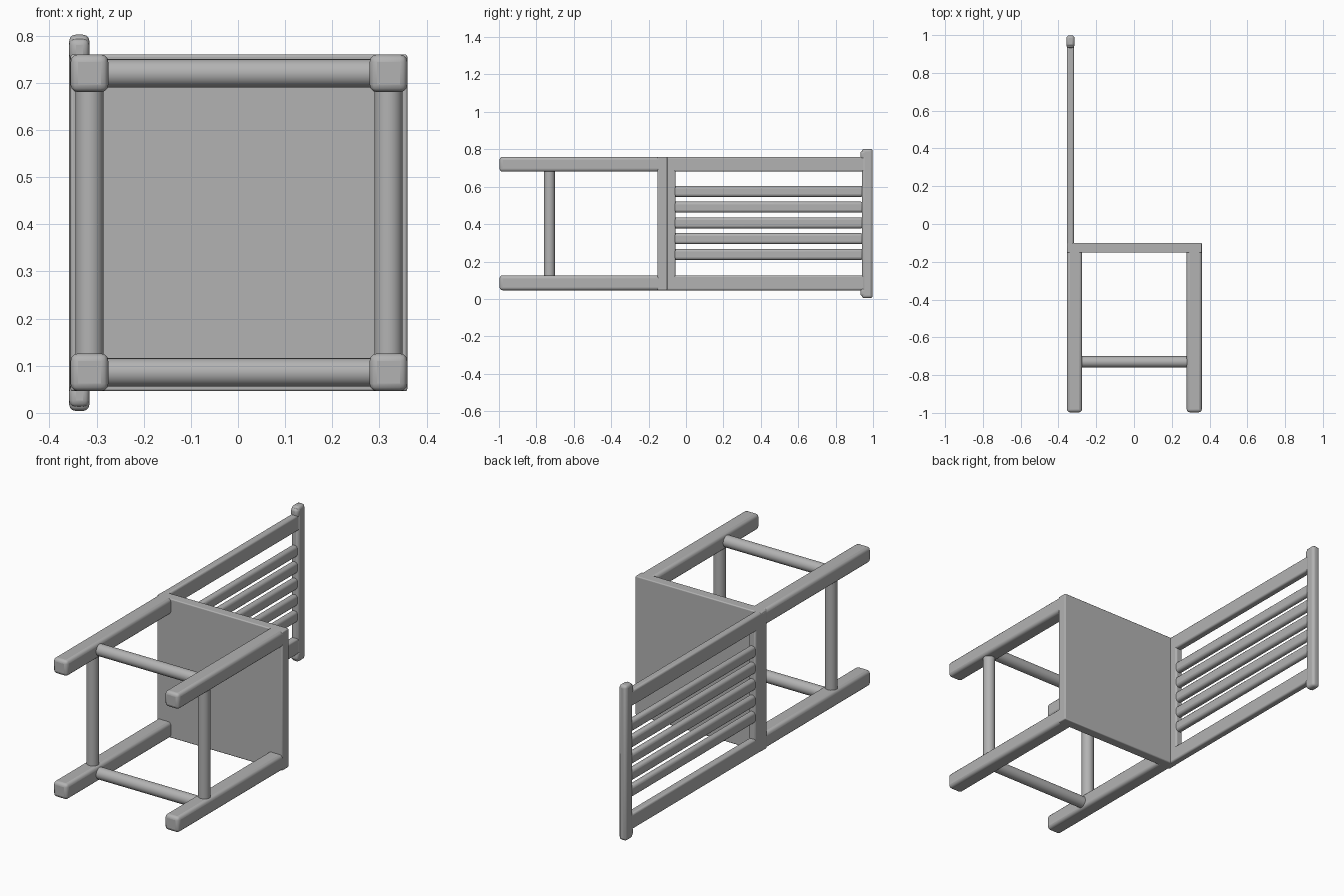
import bpy, math
from mathutils import Vector

cube = bpy.data.objects.get("Cube")
if cube:
    bpy.data.objects.remove(cube, do_unlink=True)

grey = bpy.data.materials.new("plain grey")
grey.use_nodes = True
COLOUR = (0.45, 0.45, 0.45, 1)
grey.diffuse_color = COLOUR
grey.node_tree.nodes["Principled BSDF"].inputs["Base Color"].default_value = COLOUR


def finish(name):
    ob = bpy.context.object
    ob.name = name
    ob.data.materials.append(grey)
    bpy.ops.object.shade_smooth_by_angle(angle=math.radians(35))
    return ob


def bar(name, x, y, z, round_=0.012):
    """Box spanning the given (min, max) ranges, with rounded edges."""
    spans = (x, y, z)
    bpy.ops.mesh.primitive_cube_add(size=1, location=[(a + b) / 2 for a, b in spans])
    ob = bpy.context.object
    ob.scale = [b - a for a, b in spans]
    bpy.ops.object.transform_apply(location=False, rotation=False, scale=True)
    finish(name)
    bevel = ob.modifiers.new("rounded edges", 'BEVEL')
    bevel.width = round_
    bevel.segments = 3
    return ob


def rod(name, start, end, radius):
    """Round rod between two points."""
    a, b = Vector(start), Vector(end)
    bpy.ops.mesh.primitive_cylinder_add(vertices=24, radius=radius, depth=(b - a).length,
                                        location=(a + b) / 2)
    bpy.context.object.rotation_euler = (b - a).to_track_quat('Z', 'Y').to_euler()
    return finish(name)


# The chair lies on its side: legs point to -y, the backrest to +y
SIDES = {"left": (0.046, 0.126), "right": (0.68, 0.76)}      # z ranges
ENDS = {"rear": (-0.355, -0.275), "front": (0.279, 0.359)}   # x ranges

# Seat panel
bar("seat", (-0.355, 0.359), (-0.152, -0.1), (0.046, 0.76), 0.005)

# Four legs
for end, xr in ENDS.items():
    for side, zr in SIDES.items():
        bar(f"{end}_{side}_leg", xr, (-0.997, -0.102), zr, 0.016)

# Stretchers joining the legs in a ring
Y, R = -0.73, 0.03
XS, ZS = (-0.315, 0.319), (0.086, 0.72)
for z, side in zip(ZS, SIDES):
    rod(f"{side}_stretcher", (XS[0], Y, z), (XS[1], Y, z), R)
for x, end in zip(XS, ENDS):
    rod(f"{end}_stretcher", (x, Y, ZS[0]), (x, Y, ZS[1]), R)

# Backrest frame
BACK = (-0.356, -0.318)
for side, zr in SIDES.items():
    bar(f"{side}_back_post", BACK, (-0.12, 0.96), zr, 0.009)
bar("lower_back_rail", BACK, (-0.15, -0.056), (0.05, 0.756), 0.008)
bar("top_rail", (-0.358, -0.315), (0.94, 0.998), (0.004, 0.802), 0.014)

# Small swellings where the posts meet the top rail
for side, zr in SIDES.items():
    outer = (0.012, 0.06) if side == "left" else (0.746, 0.794)
    bar(f"{side}_rail_knob", (-0.358, -0.315), (0.933, 0.995), outer, 0.014)

# Five rounded slats
for i in range(5):
    z = 0.238 + i * 0.0842
    bar(f"back_slat_{i + 1}", (-0.354, -0.32), (-0.07, 0.95), (z - 0.029, z + 0.029), 0.014)
